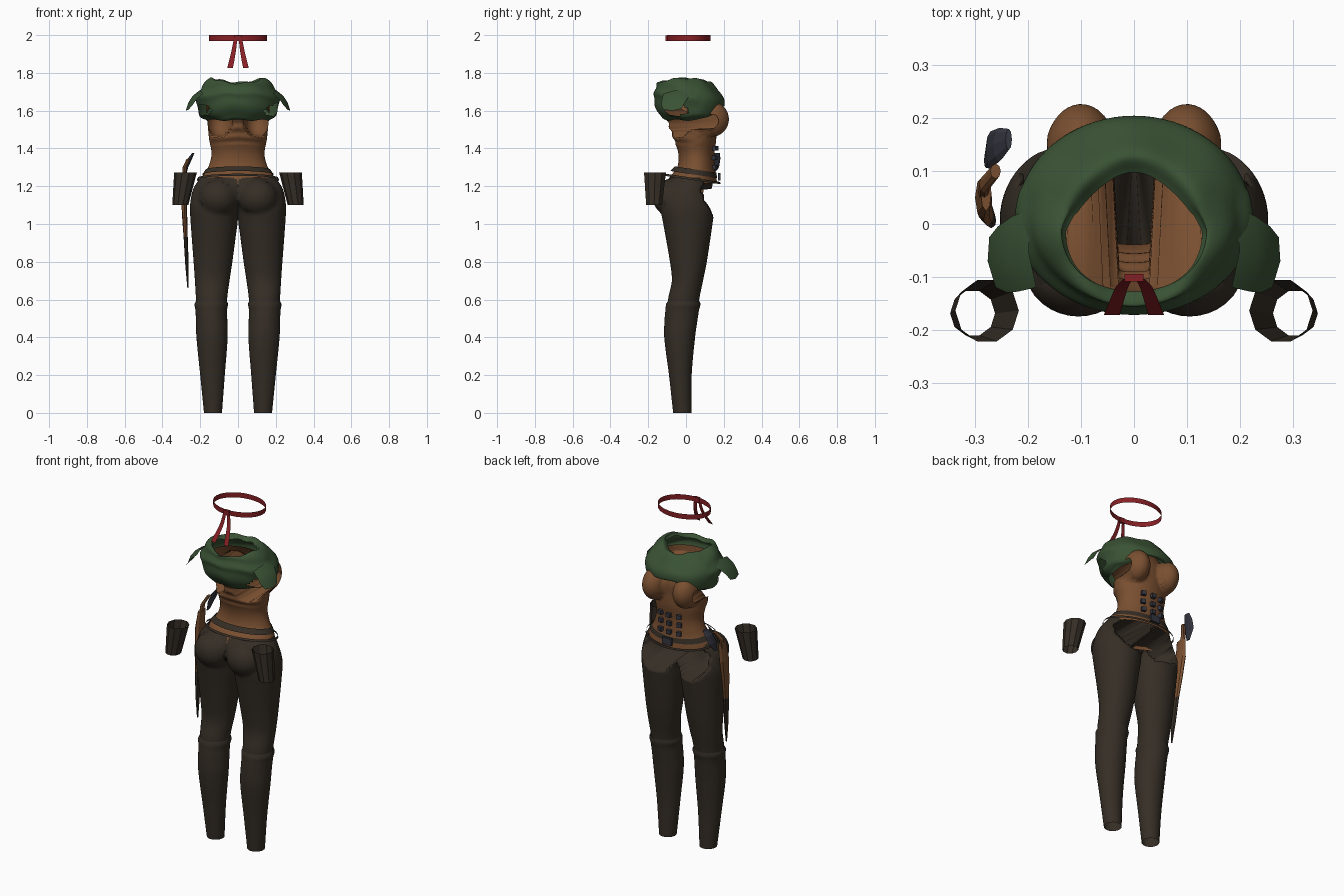
import bpy, bmesh, math
from mathutils import Vector

cube = bpy.data.objects.get("Cube")
if cube:
    bpy.data.objects.remove(cube, do_unlink=True)


def material(name, rgb):
    m = bpy.data.materials.new(name)
    m.use_nodes = True
    m.diffuse_color = (*rgb, 1)
    m.node_tree.nodes["Principled BSDF"].inputs["Base Color"].default_value = (*rgb, 1)
    m.node_tree.nodes["Principled BSDF"].inputs["Roughness"].default_value = 0.8
    return m


GREEN = material("forest green cloth", (0.042, 0.085, 0.035))
TAN = material("tan leather", (0.19, 0.078, 0.03))
DARK = material("dark brown leather", (0.036, 0.027, 0.019))
RED = material("red ribbon", (0.24, 0.014, 0.018))
STEEL = material("blue grey metal", (0.036, 0.038, 0.052))


def interp(rows, t):
    """Smooth interpolation of rows keyed by their first value."""
    i = 0
    while i < len(rows) - 2 and t > rows[i + 1][0]:
        i += 1
    a, b = rows[i], rows[i + 1]
    p, n = rows[max(i - 1, 0)], rows[min(i + 2, len(rows) - 1)]
    h = b[0] - a[0]
    u = (t - a[0]) / h
    out = []
    for k in range(1, len(a)):
        ma = (b[k] - p[k]) / (b[0] - p[0]) * h
        mb = (n[k] - a[k]) / (n[0] - a[0]) * h
        out.append(a[k] + u * ma + u * u * (3 * (b[k] - a[k]) - 2 * ma - mb)
                   + u ** 3 * (2 * (a[k] - b[k]) + ma + mb))
    return out


def skin(name, rings, mats, closed=True, caps=False, smooth=True, drop=None, rule=None):
    """Surface through rings of points, with optional removed faces and colour rule."""
    bm = bmesh.new()
    vs = [[bm.verts.new(p) for p in r] for r in rings]
    n = len(rings[0])
    for lo, hi in zip(vs, vs[1:]):
        for i in range(n if closed else n - 1):
            j = (i + 1) % n
            bm.faces.new((lo[i], lo[j], hi[j], hi[i]))
    if caps:
        bm.faces.new(vs[0][::-1])
        bm.faces.new(vs[-1])
    if drop:
        bad = [f for f in bm.faces if drop(f)]
        bmesh.ops.delete(bm, geom=bad, context='FACES')
    for f in bm.faces:
        f.smooth = smooth
        if rule:
            f.material_index = rule(f.calc_center_median())
    me = bpy.data.meshes.new(name)
    bm.to_mesh(me)
    bm.free()
    for m in mats:
        me.materials.append(m)
    ob = bpy.data.objects.new(name, me)
    bpy.context.collection.objects.link(ob)
    return ob


def oval(xa, xb, ya, yb, z, n):
    cx, cy, rx, ry = (xa + xb) / 2, (ya + yb) / 2, (xb - xa) / 2, (yb - ya) / 2
    return [Vector((cx + rx * math.cos(a), cy + ry * math.sin(a), z))
            for a in (2 * math.pi * i / n for i in range(n))]


def dome(p, c, r, side):
    """Push a point out in y onto a rounded bulge, mirrored in x."""
    d = 1 - ((abs(p.x) - c[0]) / r[0]) ** 2 - ((p.z - c[2]) / r[2]) ** 2
    if d > 0:
        y = c[1] + side * r[1] * math.sqrt(d)
        p.y = max(p.y, y) if side > 0 else min(p.y, y)


def steps(a, b, n):
    return [a + (b - a) * i / n for i in range(n + 1)]


def mirror(ob):
    ob.modifiers.new("Mirror", 'MIRROR').use_clip = True
    return ob


def box(name, loc, size, mat, turn=0):
    bm = bmesh.new()
    bmesh.ops.create_cube(bm, size=1)
    bmesh.ops.scale(bm, vec=size, verts=bm.verts)
    me = bpy.data.meshes.new(name)
    bm.to_mesh(me)
    bm.free()
    me.materials.append(mat)
    ob = bpy.data.objects.new(name, me)
    ob.location = loc
    ob.rotation_euler.z = turn
    bpy.context.collection.objects.link(ob)
    return ob


# Trousers: each row is height, inner x, outer x, back y, front y
LEG = [(0.5, .06, .215, -.1, .06), (0.6, .058, .222, -.095, .07), (0.7, .045, .228, -.075, .09),
       (0.8, .03, .235, -.085, .11), (1.0, .003, .25, -.12, .14), (1.08, -.01, .254, -.135, .15),
       (1.13, -.06, .25, -.135, .15), (1.19, -.13, .235, -.12, .142), (1.245, -.2, .2, -.088, .145)]
rings = []
for z in steps(0.5, 1.245, 50):
    ring = oval(*interp(LEG, z), z, 56)
    for p in ring:
        dome(p, (.105, -.075, 1.14), (.105, .1, .1), -1)
        p.x = max(p.x, 0)
    rings.append(ring)
mirror(skin("trousers", rings, [DARK], drop=lambda f: all(v.co.x < 1e-6 for v in f.verts)))

# Boots with a raised cuff at the knee
BOOT = [(0, .085, .18, -.068, .028), (0.2, .07, .2, -.09, .03), (0.4, .055, .22, -.115, .048),
        (0.5, .057, .223, -.113, .062), (0.55, .058, .226, -.108, .07), (0.575, .052, .231, -.106, .077),
        (0.59, .058, .224, -.098, .073)]
mirror(skin("boot", [oval(*interp(BOOT, z), z, 36) for z in steps(0, 0.59, 40)], [DARK]))

# Bodice: height, half width, back y, front y
BODICE = [(1.215, .203, -.105, .165), (1.25, .19, -.085, .16), (1.3, .158, -.047, .152),
          (1.37, .14, -.04, .15), (1.45, .153, -.065, .16), (1.52, .16, -.09, .16),
          (1.58, .165, -.11, .16), (1.64, .17, -.125, .14), (1.69, .16, -.13, .11)]


def bodice_ring(z, grow=0.0, n=72):
    w, b, f = interp(BODICE, z)
    return oval(-w - grow, w + grow, b - grow, f + grow, z, n)


def armhole(f):
    c = f.calc_center_median()
    return abs(c.x) > .1 and ((c.y + .05) / .06) ** 2 + ((c.z - 1.605) / .03) ** 2 < 1


rings = []
for z in steps(1.215, 1.69, 60):
    ring = bodice_ring(z)
    for p in ring:
        if p.y < .08 and 1.42 < z < 1.56:
            p.y -= .004 * math.sin(z * 130 + 9 * abs(p.x))
        dome(p, (.1, .13, 1.555), (.069, .097, .095), 1)
    rings.append(ring)
skin("bodice", rings, [TAN], drop=armhole)

# Belts, sloping down towards the buckle
for name, z, grow, height in (("belt", 1.262, .007, .028), ("hip_strap", 1.232, .02, .012)):
    low, high = bodice_ring(z, grow), bodice_ring(z + height, grow)
    for p in low + high:
        p.z -= (p.y - .04) * .15
    skin(name, [low, high], [DARK])
box("belt_buckle", (0, .176, 1.25), (.06, .012, .04), STEEL)

# Corset clasps in three columns
for z in (1.3, 1.35, 1.4):
    w, b, f = interp(BODICE, z)
    for x in (-.06, 0, .06):
        y = (b + f) / 2 + (f - b) / 2 * math.sqrt(1 - (x / w) ** 2)
        box("corset_clasp", (x, y + .007, z), (.026, .022, .024), STEEL, -x * 6)

# Shawl from hem to neck: step, half width, front y, back y, then front, side and back heights
SHAWL = [(0, .165, .19, -.105, 1.625, 1.55, 1.55), (1, .2, .204, -.14, 1.63, 1.575, 1.575),
         (2, .222, .2, -.17, 1.665, 1.655, 1.655), (3, .198, .17, -.166, 1.705, 1.715, 1.705),
         (4, .148, .132, -.152, 1.75, 1.772, 1.745), (5, .128, .098, -.128, 1.735, 1.752, 1.73)]
rings = []
for t in steps(0, 5, 30):
    w, f, b, zf, zs, zb = interp(SHAWL, t)
    ring = []
    for i in range(72):
        a = 2 * math.pi * i / 72
        c, s = math.cos(a), math.sin(a)
        fold = .004 * math.sin(5 * t + 3 * c * c) * (s < .3)
        point = 1 - .35 * max(s, 0) * max(t - 3, 0) / 2
        z = zs + ((zf if s > 0 else zb) - zs) * s * s
        ring.append(Vector(((w + fold) * c * point, (f + b) / 2 + ((f - b) / 2 + fold) * s,
                            z + .004 * math.sin(7 * a + t))))
    rings.append(ring)
skin("shawl", rings, [GREEN], drop=armhole)

# Loose shoulder flaps
flap = [[(.19, .03, 1.7), (.2, -.05, 1.71), (.185, -.12, 1.69)],
        [(.23, .015, 1.675), (.238, -.06, 1.68), (.22, -.128, 1.66)],
        [(.258, -.005, 1.645), (.262, -.07, 1.645), (.24, -.13, 1.63)],
        [(.274, -.025, 1.61), (.277, -.07, 1.6), (.262, -.12, 1.605)]]
mirror(skin("shoulder_flap", flap[::-1], [GREEN], closed=False))

# Open hip pouches, leaning outward
pouch = [oval(.263, .348, -.213, -.125, 1.1, 10), oval(.218, .338, -.225, -.103, 1.272, 10)]
mirror(skin("hip_pouch", pouch, [DARK], smooth=False))


# Dagger: x, y, z, half depth and half thickness along its length
def blade(name, rows, mats, rule=None):
    rings = [oval(x - t, x + t, y - d, y + d, z, 8) for x, y, z, d, t in rows]
    skin(name, rings, mats, caps=True, smooth=False, rule=rule)


blade("dagger_sheath", [(-.265, 0, .66, .004, .003), (-.27, .008, .78, .016, .009),
                        (-.277, .02, .93, .024, .011), (-.283, .035, 1.05, .032, .014),
                        (-.285, .05, 1.17, .042, .016), (-.28, .06, 1.27, .036, .01)],
      [TAN, DARK], rule=lambda c: int(c.z < .95))
blade("dagger_grip", [(-.284, .06, 1.24, .018, .011), (-.283, .075, 1.3, .016, .01),
                      (-.262, .1, 1.345, .014, .01)], [TAN])
blade("dagger_pommel", [(-.28, .12, 1.25, .014, .004), (-.272, .14, 1.3, .035, .008),
                        (-.255, .15, 1.345, .032, .012), (-.237, .16, 1.375, .02, .006)], [STEEL])

# Headband with a knot and two tails
skin("headband", [oval(-.153, .153, -.1, .13, z, 40) for z in (1.97, 2.0)], [RED])
box("headband_knot", (0, -.102, 1.984), (.036, .014, .03), RED)
TAIL = [(0, .012, -.105, 1.985, .009), (1, .024, -.122, 1.91, .012), (2, .042, -.172, 1.825, .015)]
rows = []
for t in steps(0, 2, 8):
    x, y, z, w = interp(TAIL, t)
    rows.append([(x - w, y, z), (x + w, y, z)])
mirror(skin("headband_tail", rows[::-1], [RED], closed=False))
